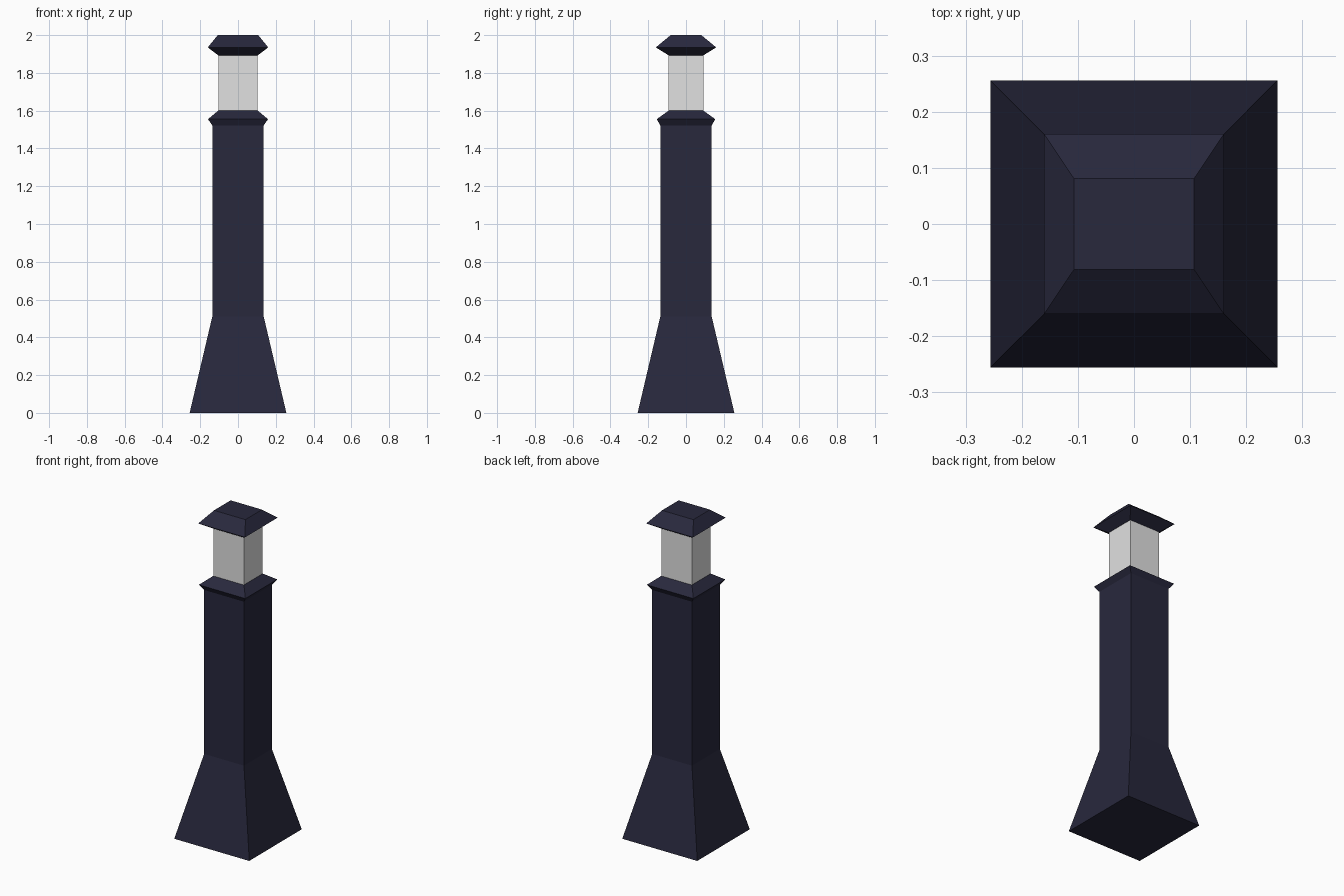
import bpy

if "Cube" in bpy.data.objects:
    bpy.data.objects.remove(bpy.data.objects["Cube"])


def material(name, color):
    m = bpy.data.materials.new(name)
    m.diffuse_color = (*color, 1.0)
    m.use_nodes = True
    m.node_tree.nodes["Principled BSDF"].inputs["Base Color"].default_value = m.diffuse_color
    return m


navy = material("dark navy", (0.021, 0.021, 0.046))
glass = material("pale grey", (0.75, 0.75, 0.75))


def stack(name, rings, mat):
    """Rectangular solid lofted through (half_x, half_y, z) rings."""
    verts = [(sx * x, sy * y, z) for x, y, z in rings
             for sx, sy in ((-1, -1), (1, -1), (1, 1), (-1, 1))]
    n = len(rings)
    faces = [(3, 2, 1, 0), tuple(4 * (n - 1) + i for i in range(4))]
    for r in range(n - 1):
        for i in range(4):
            j = (i + 1) % 4
            faces.append((4 * r + i, 4 * r + j, 4 * r + 4 + j, 4 * r + 4 + i))
    me = bpy.data.meshes.new(name)
    me.from_pydata(verts, [], faces)
    me.materials.append(mat)
    ob = bpy.data.objects.new(name, me)
    bpy.context.collection.objects.link(ob)
    return ob


# Flared foot, square shaft and collar
stack("post", [(0.256, 0.256, 0.0), (0.136, 0.136, 0.51), (0.136, 0.136, 1.522),
               (0.159, 0.155, 1.555), (0.105, 0.092, 1.60)], navy)
# Lamp glass
stack("lamp_glass", [(0.104, 0.092, 1.60), (0.104, 0.092, 1.893)], glass)
# Hipped cap with sloped underside
stack("lamp_cap", [(0.105, 0.092, 1.893), (0.16, 0.16, 1.935),
                   (0.107, 0.081, 2.0)], navy)
